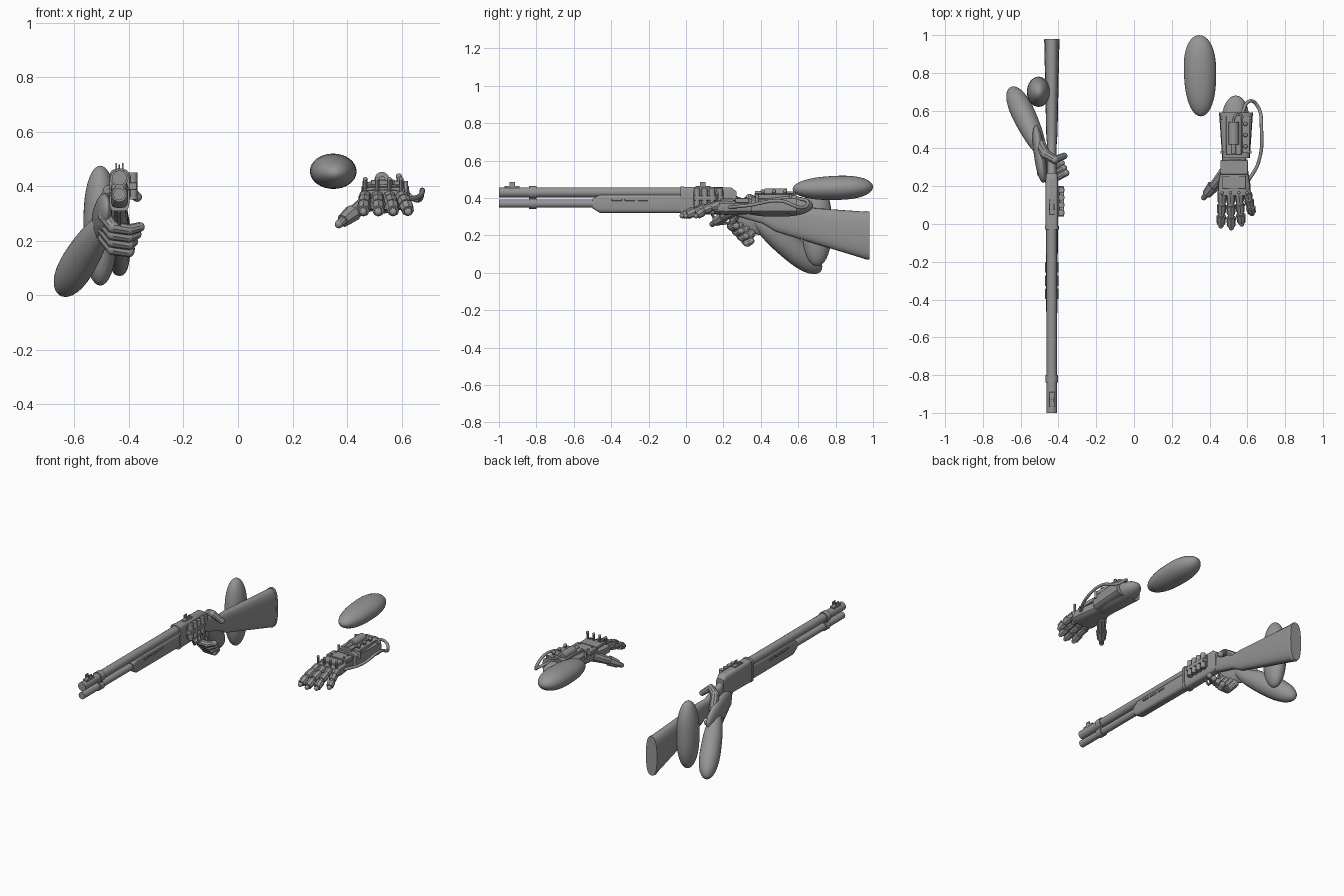
import bpy, bmesh, math
from mathutils import Vector, Matrix

cube = bpy.data.objects.get("Cube")
if cube:
    bpy.data.objects.remove(cube)

grey = bpy.data.materials.new("plain grey")
grey.use_nodes = True
grey.diffuse_color = (.3, .3, .3, 1)
grey.node_tree.nodes["Principled BSDF"].inputs["Base Color"].default_value = grey.diffuse_color
parts = []


def finish(name, bm, bevel=None):
    bmesh.ops.recalc_face_normals(bm, faces=bm.faces)
    mesh = bpy.data.meshes.new(name)
    bm.to_mesh(mesh)
    bm.free()
    mesh.materials.append(grey)
    ob = bpy.data.objects.new(name, mesh)
    bpy.context.scene.collection.objects.link(ob)
    if bevel:
        modifier = ob.modifiers.new("soft edges", "BEVEL")
        modifier.width = bevel
        modifier.segments = 2
    parts.append(ob)
    return ob


def along(start, end):
    start, end = Vector(start), Vector(end)
    turn = (end - start).to_track_quat("Z", "Y").to_matrix().to_4x4()
    return Matrix.Translation((start + end) / 2) @ turn, (end - start).length


def add_rod(bm, start, end, radius, end_radius, sides):
    matrix, length = along(start, end)
    bmesh.ops.create_cone(bm, cap_ends=True, segments=sides, radius1=radius,
                          radius2=end_radius, depth=length, matrix=matrix)


def rod(name, start, end, radius, sides=24):
    bm = bmesh.new()
    add_rod(bm, start, end, radius, radius, sides)
    return finish(name, bm)


def box(name, centre, size, bevel=.003):
    bm = bmesh.new()
    bmesh.ops.create_cube(bm, size=1, matrix=Matrix.Translation(centre) @ Matrix.Diagonal((*size, 1)))
    return finish(name, bm, bevel)


def loft(name, x, sections, power, sides=24):
    """Skin over rounded sections, each given as y, z, half width, half height."""
    bm = bmesh.new()
    rings = []
    for y, z, width, height in sections:
        ring = []
        for i in range(sides):
            angle = math.tau * i / sides
            c, s = math.cos(angle), math.sin(angle)
            across = math.copysign(abs(c) ** (2 / power), c)
            up = math.copysign(abs(s) ** (2 / power), s)
            ring.append(bm.verts.new((x + width * across, y, z + height * up)))
        rings.append(ring)
    for near, far in zip(rings, rings[1:]):
        for i in range(sides):
            bm.faces.new((near[i], near[i - 1], far[i - 1], far[i]))
    bm.faces.new(rings[0])
    bm.faces.new(rings[-1])
    return finish(name, bm)


def egg(name, start, end, width, depth, taper=0):
    """Long rounded limb, thicker towards its end when tapered."""
    matrix, length = along(start, end)
    bm = bmesh.new()
    bmesh.ops.create_uvsphere(bm, u_segments=32, v_segments=20, radius=1)
    for v in bm.verts:
        t = v.co.z
        full = (1 - min(abs(t), 1) ** 2.5) ** .5 / max(math.hypot(v.co.x, v.co.y), .05) * (1 + taper * t)
        v.co = matrix @ Vector((v.co.x * width * full, v.co.y * depth * full, t * length / 2))
    return finish(name, bm)


def digit(name, joints, radius, end_radius, sides=10, rounded=True):
    """Chain of tapering segments, with ball joints when rounded."""
    bm = bmesh.new()
    last = len(joints) - 1
    radii = [radius + (end_radius - radius) * i / last for i in range(last + 1)]
    for i in range(last):
        add_rod(bm, joints[i], joints[i + 1], radii[i], radii[i + 1], sides)
    if rounded:
        for joint, r in zip(joints, radii):
            bmesh.ops.create_uvsphere(bm, u_segments=12, v_segments=8, radius=r, matrix=Matrix.Translation(joint))
    return finish(name, bm)


def hose(name, points, radius):
    curve = bpy.data.curves.new(name, "CURVE")
    curve.dimensions = "3D"
    curve.bevel_depth = radius
    curve.use_fill_caps = True
    curve.materials.append(grey)
    spline = curve.splines.new("BEZIER")
    spline.bezier_points.add(len(points) - 1)
    for bezier, point in zip(spline.bezier_points, points):
        bezier.co = point
        bezier.handle_left_type = bezier.handle_right_type = "AUTO"
    ob = bpy.data.objects.new(name, curve)
    bpy.context.scene.collection.objects.link(ob)


# Long gun: barrel, magazine tube, clamps and pump grip
gun, barrel_z, tube_z = -.435, .43, .37
rod("barrel", (gun, -1, barrel_z), (gun, 0, barrel_z), .027)
rod("magazine_tube", (gun, -1, tube_z), (gun, 0, tube_z), .022)
rod("upper_clamp", (gun, -.84, barrel_z), (gun, -.8, barrel_z), .033)
rod("lower_clamp", (gun, -.84, tube_z), (gun, -.8, tube_z), .028)
box("clamp_bridge", (gun, -.82, .4), (.03, .03, .05))
loft("pump_grip", gun, [(-.5, tube_z, .025, .025), (-.46, tube_z, .03, .05), (0, tube_z, .032, .05)], 4)
for side in (-1, 1):
    for i in range(3):
        box("grip_slot", (gun + side * .032, -.37 + i * .07, .39), (.008, .055, .011), .002)

# Receiver, stock and trigger
loft("receiver", gun, [(-.02, .385, .034, .075), (.24, .385, .033, .072), (.27, .38, .028, .055)], 5)
loft("receiver_ring", gun, [(y, .385, .037, .077) for y in (-.03, -.01)], 5)
loft("stock", gun, [(.23, .37, .025, .055), (.41, .31, .025, .048), (.48, .29, .03, .07),
                    (.96, .2, .04, .127)], 2.6)
loft("butt_pad", gun, [(.96, .2, .041, .13), (.98, .2, .04, .128)], 2.6)
digit("trigger_guard", [(gun, .14, .31), (gun, .17, .26), (gun, .26, .27), (gun, .29, .32)], .007, .007)
digit("trigger", [(gun, .21, .32), (gun, .2, .28)], .006, .004)

# Sights
for name, y in (("front_sight", -.93), ("rear_sight", .09)):
    box(name + "_base", (gun, y, .457), (.03, .08, .016))
    for side in (-1, 1):
        box(name + "_wing", (gun + side * .012, y, .47), (.006, .03, .03), .001)
rod("front_post", (gun, -.93, .45), (gun, -.93, .48), .003)

# Spare cartridges on the receiver's side
shell_x = gun + .05
box("cartridge_plate", (gun + .035, .12, .4), (.01, .16, .08))
box("cartridge_strap", (shell_x, .12, .4), (.03, .16, .025))
for i in range(4):
    y = .06 + i * .04
    rod("cartridge", (shell_x, y, .35), (shell_x, y, .45), .016)
    rod("cartridge_rim", (shell_x, y, .35), (shell_x, y, .36), .018)

# Arm and hand holding the gun
egg("right_upper_arm", (-.505, .7, .475), (-.505, .7, .035), .062, .08)
egg("right_forearm", (-.48, .36, .29), (-.65, .72, .01), .06, .066, .2)
egg("right_palm", (-.52, .52, .24), (-.48, .22, .33), .03, .075)
for i in range(4):
    knuckle = Vector((-.49, .27 + i * .026, .29 - i * .027))
    digit("right_finger", [knuckle, knuckle + Vector((.03, -.03, -.04)), knuckle + Vector((.09, -.02, -.05)),
                           knuckle + Vector((.13 - i * .012, 0, -.04))], .024, .018)
digit("right_thumb", [(-.495, .42, .31), (-.47, .37, .38), (-.42, .34, .4), (-.37, .36, .36)], .03, .018)

# Free arm and armoured glove
egg("left_upper_arm", (.355, .57, .447), (.345, 1, .46), .085, .064, .08)
egg("left_forearm", (.53, .28, .35), (.54, .68, .36), .075, .055, .1)
loft("forearm_guard", .54, [(.59, .365, .09, .054), (.35, .36, .073, .046)], 4, 16)
loft("left_palm", .53, [(.36, .35, .062, .036), (.21, .35, .086, .04), (.15, .35, .087, .036)], 3, 16)
box("wrist_plate", (.53, .3, .387), (.145, .075, .025))
box("hand_plate", (.53, .22, .387), (.125, .07, .02))
for side in (-1, 1):
    for y in (.28, .32):
        rod("wrist_bolt", (.53 + side * .045, y, .39), (.53 + side * .045, y, .406), .007)
    for y in (.38, .56):
        rod("guard_bolt", (.54 + side * .075, y, .37), (.54 + side * .075, y, .418), .008)

reach = (-.01, -.02, 0, .055)
for i, tip_y in enumerate(reach):
    base = Vector((.467 + i * .044, .165, .36))
    tip = Vector((.46 + i * .055, tip_y, .305))
    joints = [base.lerp(tip, i / 3) + Vector((0, 0, .008 * math.sin(math.pi * i / 3))) for i in range(4)]
    digit("left_finger", joints, .022, .014)
    for near, far in zip(joints, joints[1:]):
        digit("finger_plate", [near.lerp(far, .1), near.lerp(far, .85)], .026, .022, sides=8, rounded=False)
    digit("knuckle_pin", [base, base + Vector((0, 0, .065))], .006, .009)
thumb = [Vector((.48, .27, .34)), Vector((.42, .2, .3)), Vector((.37, .14, .26))]
digit("left_thumb", thumb, .034, .015)
digit("thumb_plate", [thumb[1], thumb[1].lerp(thumb[2], .7)], .033, .025, sides=8, rounded=False)

# Device and hoses on the forearm guard
device = Vector((.528, .48, .425))
box("device_bed", device - Vector((0, .01, .012)), (.08, .21, .02))
rod("device_cylinder", device - Vector((0, .06, 0)), device + Vector((0, .06, 0)), .027)
rod("device_nozzle", device - Vector((0, .11, 0)), device, .012)
box("button_bed", (.592, .47, .407), (.04, .19, .025))
for i in range(3):
    y = .41 + i * .06
    digit("button_pin", [(.59, y, .41), (.59, y, .436)], .007, .011)
hose("long_hose", [(.57, .58, .4), (.61, .65, .38), (.65, .63, .35), (.675, .5, .385),
                   (.66, .33, .36), (.6, .22, .35)], .009)
hose("short_hose", [device, device + Vector((.02, .1, 0)), (.59, .54, .41)], .006)

# Smooth the round faces and keep the corners crisp
bpy.ops.object.select_all(action="DESELECT")
for ob in parts:
    ob.select_set(True)
bpy.context.view_layer.objects.active = parts[0]
bpy.ops.object.shade_smooth_by_angle(angle=math.radians(35))
